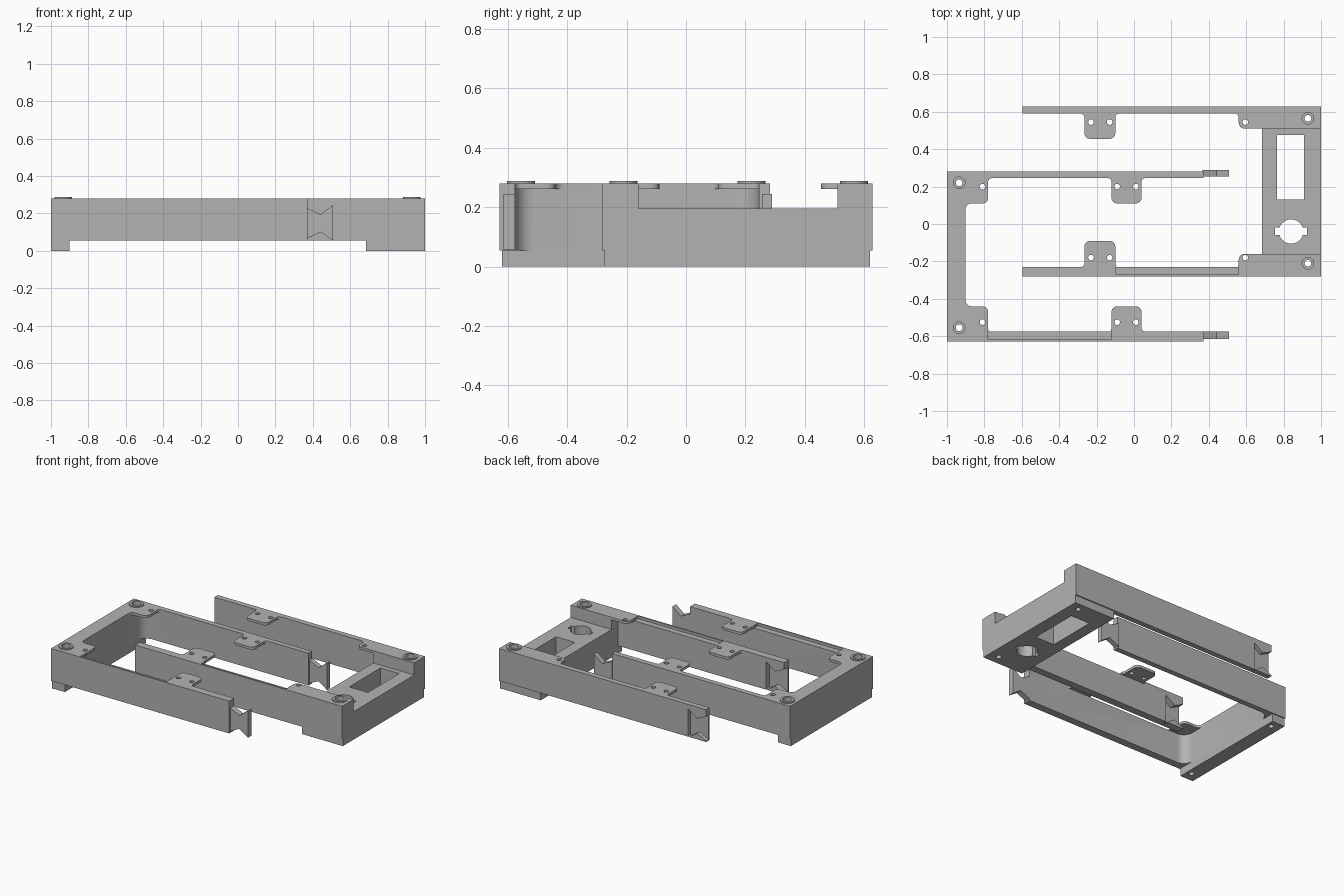
import bpy, bmesh, math
from mathutils import Vector

if "Cube" in bpy.data.objects:
    bpy.data.objects.remove(bpy.data.objects["Cube"])

grey = bpy.data.materials.new("plain_grey")
grey.diffuse_color = (0.45, 0.45, 0.45, 1)
grey.use_nodes = True
grey.node_tree.nodes["Principled BSDF"].inputs["Base Color"].default_value = grey.diffuse_color


def rounded(points, steps=6):
    """Fillet each right-angled corner given as (x, y, radius)."""
    out = []
    n = len(points)
    for i, p in enumerate(points):
        c = Vector(p[:2])
        r = p[2] if len(p) > 2 else 0
        if not r:
            out.append(c)
            continue
        a = (Vector(points[i - 1][:2]) - c).normalized()
        b = (Vector(points[(i + 1) % n][:2]) - c).normalized()
        centre = c + (a + b) * r
        for k in range(steps + 1):
            t = k / steps * math.pi / 2
            out.append(centre - b * r * math.cos(t) - a * r * math.sin(t))
    return out


def prism(name, points, lo, hi, axis="Z"):
    """Extrude an outline along z, or an x-z outline along y."""
    bm = bmesh.new()
    pts = rounded(points)
    if axis == "Z":
        place = lambda p, h: (p.x, p.y, h)
    else:
        place = lambda p, h: (p.x, h, p.y)
    low = [bm.verts.new(place(p, lo)) for p in pts]
    top = [bm.verts.new(place(p, hi)) for p in pts]
    bm.faces.new(low)
    bm.faces.new(top)
    for i in range(len(pts)):
        j = (i + 1) % len(pts)
        bm.faces.new((low[i], low[j], top[j], top[i]))
    bmesh.ops.recalc_face_normals(bm, faces=bm.faces)
    mesh = bpy.data.meshes.new(name)
    bm.to_mesh(mesh)
    bm.free()
    mesh.materials.append(grey)
    obj = bpy.data.objects.new(name, mesh)
    bpy.context.collection.objects.link(obj)
    return obj


def box(name, x0, x1, y0, y1, z0, z1, r=0):
    return prism(name, [(x0, y0, r), (x1, y0, r), (x1, y1, r), (x0, y1, r)], z0, z1)


def cyl(name, x, y, r, z0, z1, n=32):
    return prism(name, [(x + r * math.cos(2 * math.pi * i / n),
                         y + r * math.sin(2 * math.pi * i / n)) for i in range(n)], z0, z1)


def combine(base, others, operation):
    for other in others:
        mod = base.modifiers.new("join", "BOOLEAN")
        mod.operation = operation
        mod.solver = "EXACT"
        mod.object = other
        dg = bpy.context.evaluated_depsgraph_get()
        mesh = bpy.data.meshes.new_from_object(base.evaluated_get(dg))
        base.modifiers.clear()
        base.data = mesh
        bpy.data.objects.remove(other)


def finish(obj):
    obj.data.name = obj.name
    bpy.ops.object.select_all(action="DESELECT")
    obj.select_set(True)
    bpy.context.view_layer.objects.active = obj
    bpy.ops.object.shade_smooth_by_angle(angle=math.radians(30))


def bowtie(x, y0, y1, g=0):
    """Dovetail key, grown by clearance g for the matching socket."""
    return prism("dovetail", [(x - 0.005, 0.065 - g), (x + 0.07, 0.10 - g), (x + 0.135 + g, 0.056 - g),
                              (x + 0.135 + g, 0.245 + g), (x + 0.07, 0.195 + g), (x - 0.005, 0.23 + g)],
                 y0, y1, "Y")


def screw_bosses(spots):
    return [cyl("boss", x, y, 0.047, 0.27, 0.288) for x, y in spots]


def screw_holes(spots):
    return ([cyl("bore", x, y, 0.031, 0.24, 0.3) for x, y in spots] +
            [cyl("hole", x, y, 0.018, -0.05, 0.3, 24) for x, y in spots])


def tab_holes(xs, ys):
    return [cyl("tab_hole", x, y, 0.015, 0.2, 0.3, 20) for x in xs for y in ys]


TOP, PLATE, BASE = 0.28, 0.262, 0.055
E, F = 0.02, 0.03       # fillet at tab root, fillet at tab corner

# left frame: top plate with tabs, walls, foot
left = prism("left_frame", [
    (-1, -.628), (.372, -.628), (.372, -.575), (.04, -.575, E), (.04, -.44, F), (-.12, -.44, F),
    (-.12, -.575, E), (-.78, -.575, E), (-.78, -.44, F), (-.9, -.44, F), (-.9, .11, F),
    (-.78, .11, F), (-.78, .245, E), (-.12, .245, E), (-.12, .11, F), (.04, .11, F),
    (.04, .245, E), (.372, .245), (.372, .282), (-1, .282)], PLATE, TOP)
left_walls = prism("left_walls", [
    (-1, -.628), (.372, -.628), (.372, -.575), (-.9, -.575, .065), (-.9, .245, .07),
    (.372, .245), (.372, .282), (-1, .282)], BASE, PLATE + 0.004)
spots = [(-.935, .22), (-.935, -.555)]
combine(left, [left_walls, box("foot", -1, -.9, -.62, .275, 0, 0.06),
               bowtie(.372, -.615, -.575), bowtie(.372, .255, .29)] + screw_bosses(spots), "UNION")
# screw holes, tab holes and the shallow ledge in the front wall
combine(left, screw_holes(spots) + tab_holes((-.81, -.09, .01), (.2, -.525)) +
        [box("ledge", -.78, -.12, -.617, -.57, PLATE, 0.3)], "DIFFERENCE")
finish(left)

# right frame: rear and front top plates with tabs
right = prism("right_frame", [
    (1, .628), (-.595, .628), (-.595, .59), (-.265, .59, E), (-.265, .455, F), (-.1, .455, F),
    (-.1, .59, E), (.56, .59, E), (.56, .51, F), (1, .51)], PLATE, TOP)
front_plate = prism("front_plate", [
    (1, -.282), (-.595, -.282), (-.595, -.23), (-.265, -.23, E), (-.265, -.09, F), (-.1, -.09, F),
    (-.1, -.23, E), (.56, -.23, E), (.56, -.16, F), (1, -.16)], PLATE, TOP)
# walls, end blocks, lower platform and foot
spots = [(.93, .565), (.93, -.21)]
combine(right, [
    box("rear_wall", -.595, 1, .59, .628, BASE, PLATE + .004),
    box("rear_block", .685, 1, .51, .628, BASE, PLATE + .004),
    box("platform", .685, 1, -.282, .628, BASE, .195),
    box("front_block", .685, 1, -.282, -.16, BASE, PLATE + .004),
    box("front_wall", -.595, 1, -.282, -.23, BASE, PLATE + .004),
    front_plate,
    box("foot", .685, 1, -.275, .62, 0, .06)] + screw_bosses(spots), "UNION")
# sockets, window, keyed round opening, holes and front ledge
combine(right, screw_holes(spots) + tab_holes((.595, -.23, -.13), (.545, -.18)) + [
    bowtie(-.595, -.27, -.2, .004), bowtie(-.595, .6, .66, .004),
    box("window", .765, .91, .13, .475, -.05, .4),
    cyl("round_opening", .84, -.04, .065, -.05, .4, 40),
    box("key_slot", .755, .925, -.06, -.02, -.05, .4),
    box("ledge", -.095, .56, -.271, -.225, PLATE, .3)], "DIFFERENCE")
finish(right)
